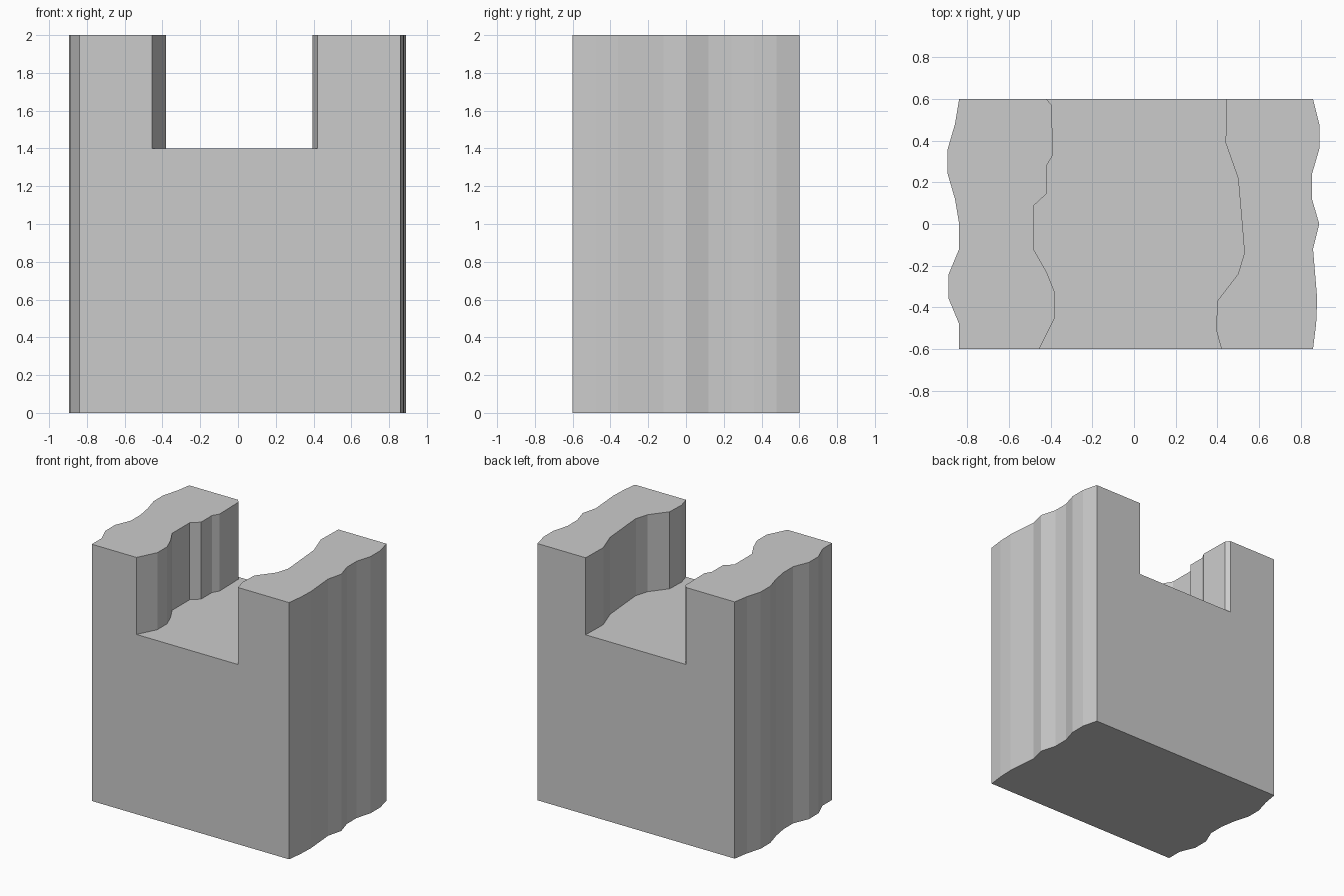
import bpy
import bmesh

cube = bpy.data.objects.get("Cube")
if cube:
    bpy.data.objects.remove(cube, do_unlink=True)

FLOOR, TOP, HALF_DEPTH = 1.4, 2.0, 0.6


def even_edge(xs):
    """Wavy edge with evenly spaced points from front to back."""
    step = 2 * HALF_DEPTH / (len(xs) - 1)
    return [(x, -HALF_DEPTH + i * step) for i, x in enumerate(xs)]


# Plan curves: rough outer sides and the two banks of the channel
right_side = even_edge([-.84, -.84, -.89, -.89, -.84, -.84, -.86, -.895, -.895, -.86, -.84])
left_side = even_edge([.86, .875, .88, .87, .86, .89, .855, .855, .89, .89, .86])
right_bank = [(-.455, -.6), (-.38, -.45), (-.38, -.33), (-.42, -.23), (-.48, -.125),
              (-.48, .09), (-.42, .145), (-.42, .28), (-.39, .33), (-.395, .57), (-.42, .6)]
left_bank = [(.42, -.6), (.395, -.51), (.40, -.37), (.50, -.24), (.53, -.14),
             (.525, -.07), (.50, .22), (.44, .39), (.445, .6)]

bm = bmesh.new()
edges = [[bm.verts.new((x, y, 0)) for x, y in line]
         for line in (right_side, right_bank, left_bank, left_side)]
strips = [bm.faces.new(a + b[::-1]) for a, b in zip(edges, edges[1:])]


def raise_faces(faces, height, keep):
    """Extrude faces straight up and return the new caps."""
    result = bmesh.ops.extrude_face_region(bm, geom=faces, use_keep_orig=keep)["geom"]
    verts = [g for g in result if isinstance(g, bmesh.types.BMVert)]
    bmesh.ops.translate(bm, vec=(0, 0, height), verts=verts)
    return [g for g in result if isinstance(g, bmesh.types.BMFace)]


# Solid body up to the channel floor, then the two raised banks
caps = raise_faces(strips, FLOOR, True)
caps.sort(key=lambda f: f.calc_center_median().x)
raise_faces([caps[0], caps[-1]], TOP - FLOOR, False)

# Join coplanar faces so that front, back and base are clean
bmesh.ops.dissolve_limit(bm, angle_limit=0.001, verts=bm.verts[:], edges=bm.edges[:])
bmesh.ops.recalc_face_normals(bm, faces=bm.faces[:])

mesh = bpy.data.meshes.new("channel_block")
bm.to_mesh(mesh)
bm.free()

# Single plain stone colour
stone = bpy.data.materials.new("light_grey")
stone.use_nodes = True
colour = (0.6, 0.6, 0.6, 1)
stone.diffuse_color = colour
stone.node_tree.nodes["Principled BSDF"].inputs["Base Color"].default_value = colour
mesh.materials.append(stone)

block = bpy.data.objects.new("channel_block", mesh)
bpy.context.collection.objects.link(block)
